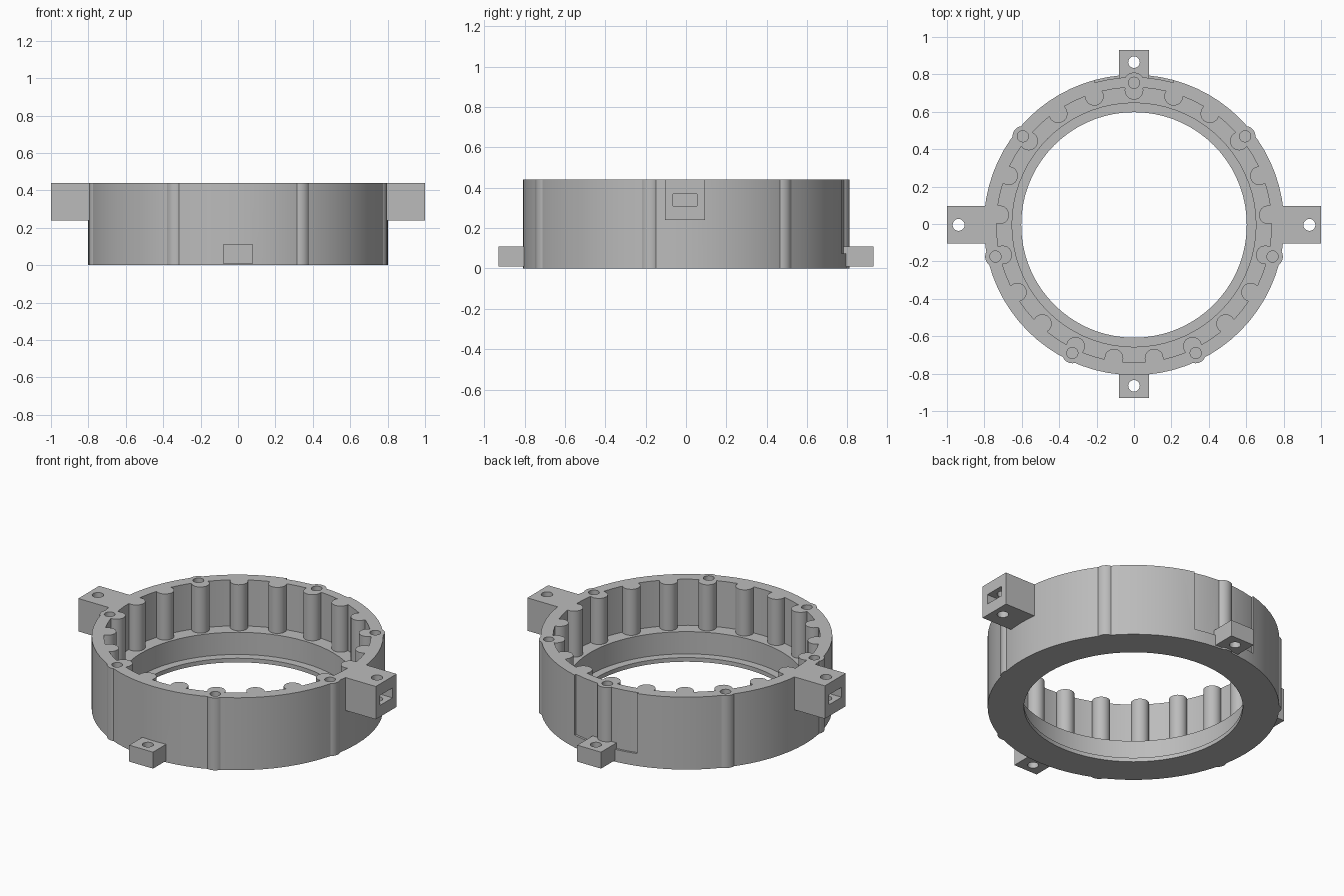
import bpy
from math import sin, cos, pi, radians

if "Cube" in bpy.data.objects:
    bpy.data.objects.remove(bpy.data.objects["Cube"], do_unlink=True)

CY = -0.005      # ring centre in y
TOP = 0.44       # ring height
TEETH, BOSSES = 21, 7

grey = bpy.data.materials.new("plain grey")
grey.use_nodes = True
colour = (0.5, 0.5, 0.5, 1)
grey.diffuse_color = colour
grey.node_tree.nodes["Principled BSDF"].inputs["Base Color"].default_value = colour


def cylinder(name, r, x, y, z0, z1, sides=32):
    bpy.ops.mesh.primitive_cylinder_add(vertices=sides, radius=r, depth=z1 - z0,
                                        location=(x, y, (z0 + z1) / 2))
    ob = bpy.context.object
    ob.name = name
    return ob


def box(name, x0, x1, y0, y1, z0, z1):
    bpy.ops.mesh.primitive_cube_add(size=1, location=((x0 + x1) / 2, (y0 + y1) / 2, (z0 + z1) / 2))
    ob = bpy.context.object
    ob.name = name
    ob.scale = (x1 - x0, y1 - y0, z1 - z0)
    bpy.ops.object.transform_apply(location=False, rotation=False, scale=True)
    return ob


def combine(target, tools, operation):
    for tool in tools:
        mod = target.modifiers.new("combine", "BOOLEAN")
        mod.object, mod.operation, mod.solver = tool, operation, "EXACT"
        bpy.context.view_layer.objects.active = target
        bpy.ops.object.modifier_apply(modifier=mod.name)
        bpy.data.objects.remove(tool, do_unlink=True)


def around(count, radius):
    for i in range(count):
        a = 2 * pi * i / count
        yield radius * sin(a), CY + radius * cos(a)


# Outer ring with a shallow recess at the back
ring = cylinder("ring_housing", 0.803, 0, CY, 0, TOP, 72)
recess = box("recess", -0.21, 0.21, 0.6, 1, 0.075, 0.6)
combine(recess, [cylinder("recess_core", 0.79, 0, CY, 0, 0.7, 72)], "DIFFERENCE")
combine(ring, [recess], "DIFFERENCE")

# Screw bosses on the outer wall
combine(ring, [cylinder("boss", 0.055, x, y, 0, TOP) for x, y in around(BOSSES, 0.76)], "UNION")

# Two large side lugs near the top, two small lugs near the bottom
lugs = []
for s in (-1, 1):
    lugs.append(box("side_lug", *sorted((s * 0.77, s)), CY - 0.1, CY + 0.1, 0.24, TOP))
    lugs.append(box("end_lug", -0.08, 0.08, *sorted((s * 0.77, s * 0.93)), 0.01, 0.11))
combine(ring, lugs, "UNION")

# Toothed cavity above two stepped bores
cavity = cylinder("cavity", 0.735, 0, CY, 0.16, 0.6, 84)
combine(cavity, [cylinder("tooth", 0.05, x, y, 0.1, 0.7, 24) for x, y in around(TEETH, 0.72)],
        "DIFFERENCE")
cuts = [cavity,
        cylinder("middle_bore", 0.652, 0, CY, 0.025, 0.3, 72),
        cylinder("lower_bore", 0.603, 0, CY, -0.1, 0.2, 72)]

# Screw holes, lug holes and nut pockets
cuts += [cylinder("screw_hole", 0.03, x, y, 0.14, 0.6, 20) for x, y in around(BOSSES, 0.76)]
for s in (-1, 1):
    cuts.append(cylinder("side_hole", 0.032, s * 0.938, CY, 0.2, 0.6, 20))
    cuts.append(cylinder("end_hole", 0.031, 0, s * 0.865, -0.1, 0.2, 20))
    cuts.append(box("nut_pocket", *sorted((s * 0.88, s * 1.1)), CY - 0.06, CY + 0.06, 0.31, 0.37))
combine(ring, cuts, "DIFFERENCE")

# Finish
ring.data.materials.clear()
ring.data.materials.append(grey)
for p in ring.data.polygons:
    p.material_index = 0
bpy.ops.object.select_all(action="DESELECT")
ring.select_set(True)
bpy.context.view_layer.objects.active = ring
bpy.ops.object.shade_smooth_by_angle(angle=radians(30))
